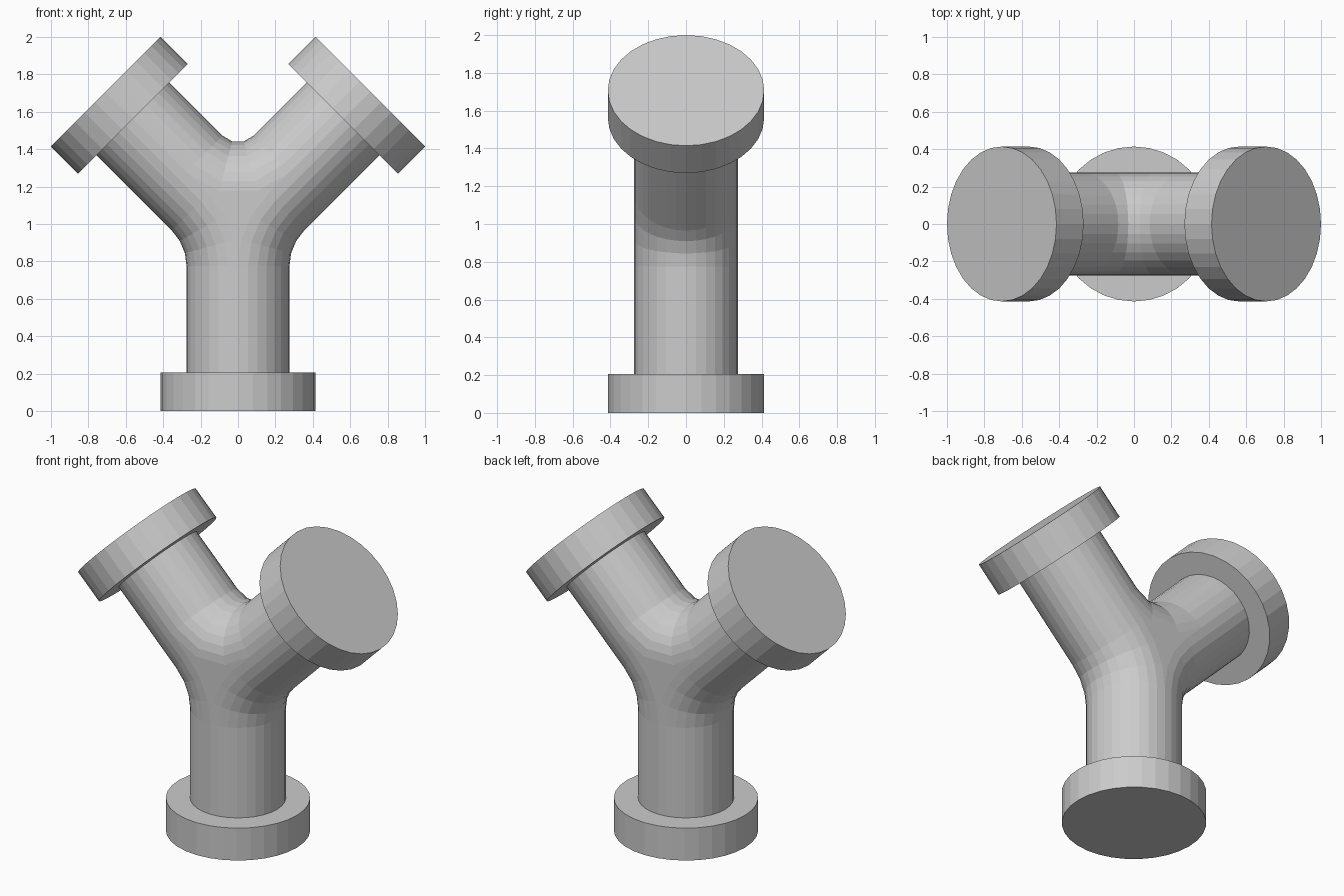
import bpy, bmesh
from math import sin, cos, pi, radians, sqrt, tan
from mathutils import Vector

if "Cube" in bpy.data.objects:
    bpy.data.objects.remove(bpy.data.objects["Cube"])

R_PIPE, R_FLANGE, THICK = 0.275, 0.414, 0.205
HUB, LENGTH, SIDES = 1.0, 1.0, 32     # axis crossing height, arm length, facets
R_BEND, R_CROTCH = 0.27, 0.118        # fillet radii below the arms and between them
D = 1 / sqrt(2)


def direction(deg):
    return Vector((cos(radians(deg)), 0, sin(radians(deg))))


def arm_point(s, dist):
    return Vector((s * D * dist, 0, HUB + D * dist))


bm = bmesh.new()


def half_sweep(path):
    # path: (axis point, direction towards the fillet side)
    n = SIDES // 2
    rings = []
    for p, out in path:
        rings.append([bm.verts.new(p + out * R_PIPE * sin(pi * i / n)
                                   + Vector((0, R_PIPE * cos(pi * i / n), 0)))
                      for i in range(n + 1)])
    for a, b in zip(rings, rings[1:]):
        for i in range(n):
            bm.faces.new((a[i], a[i + 1], b[i + 1], b[i]))


arm_end = LENGTH - THICK
bend = R_BEND + R_PIPE
z0 = HUB - bend * tan(pi / 8)
crotch = R_CROTCH + R_PIPE            # tangent point of a 90 degree turn
center = Vector((0, 0, HUB + crotch * sqrt(2)))

# Outer bends from stem to each arm
loops = {}
for s in (1, -1):
    c = Vector((s * bend, 0, z0))
    path = [(Vector((0, 0, THICK)), Vector((s, 0, 0)))]
    for k in range(4):
        d = direction(180 - 15 * k)
        d.x *= s
        path.append((c + d * bend, -d))
    out = path[-1][1]
    path += [(arm_point(s, crotch), out), (arm_point(s, arm_end), out)]
    half_sweep(path)
    loops[s] = [p for p, o in path[1:6]]

# Upper bend between the arms
arc = [(center + direction(a) * crotch, -direction(a)) for a in (225, 255, 285, 315)]
half_sweep([(arm_point(-1, arm_end), arc[0][1])] + arc
           + [(arm_point(1, arm_end), arc[-1][1])])

# Flat web filling the middle of the joint, front and back
outline = loops[1] + [arc[2][0], arc[1][0]] + loops[-1][:0:-1]
for y in (-R_PIPE, R_PIPE):
    bm.faces.new([bm.verts.new((p.x, y, p.z)) for p in outline])

bmesh.ops.remove_doubles(bm, verts=bm.verts, dist=0.0005)
bmesh.ops.recalc_face_normals(bm, faces=bm.faces)
webs = [f for f in bm.faces if len(f.verts) > 4]
bmesh.ops.triangulate(bm, faces=webs)
me = bpy.data.meshes.new("pipe_body")
bm.to_mesh(me)
bm.free()
# Open ends sit against the flanges; make sure normals face outwards
if max(me.polygons, key=lambda f: f.center.y).normal.y < 0:
    me.flip_normals()
bpy.context.collection.objects.link(bpy.data.objects.new("pipe_body", me))


# End flanges
def flange(name, loc, tilt):
    bpy.ops.mesh.primitive_cylinder_add(vertices=SIDES, radius=R_FLANGE, depth=THICK,
                                        location=loc, rotation=(0, tilt, 0))
    bpy.context.object.name = name


flange("bottom_flange", (0, 0, THICK / 2), 0)
flange("right_flange", arm_point(1, LENGTH - THICK / 2), pi / 4)
flange("left_flange", arm_point(-1, LENGTH - THICK / 2), -pi / 4)
